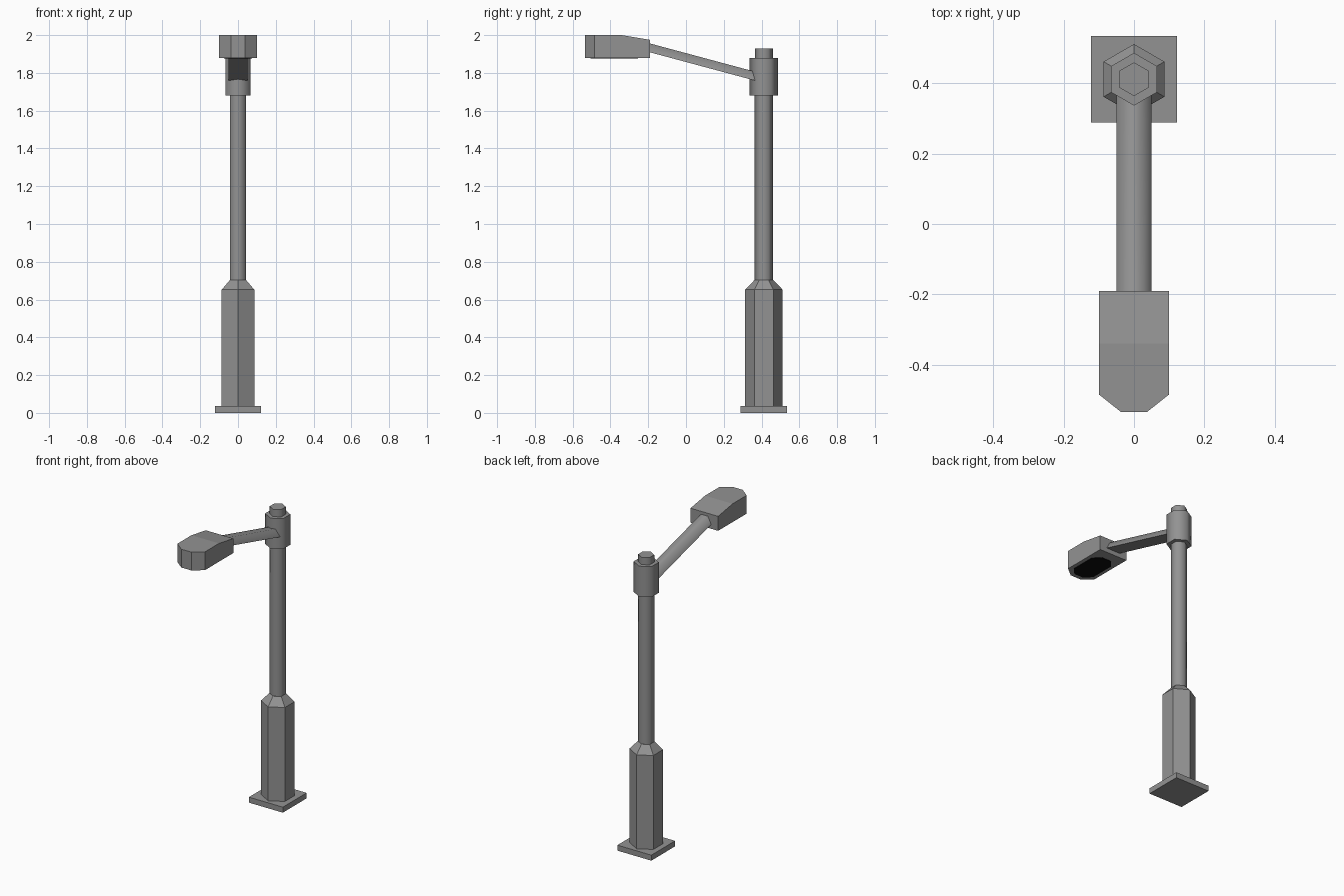
import bpy, bmesh, math
from mathutils import Vector

if "Cube" in bpy.data.objects:
    bpy.data.objects.remove(bpy.data.objects["Cube"])

POLE_Y = 0.412


def material(name, rgb):
    m = bpy.data.materials.new(name)
    m.diffuse_color = (*rgb, 1)
    m.use_nodes = True
    m.node_tree.nodes["Principled BSDF"].inputs["Base Color"].default_value = m.diffuse_color
    return m


grey = material("grey metal", (0.29, 0.29, 0.29))
black = material("black lens", (0.004, 0.004, 0.004))


def loft(name, rings, mat=grey, smooth=False):
    """Skin a list of equally sized closed rings and cap both ends."""
    bm = bmesh.new()
    vs = [[bm.verts.new(p) for p in ring] for ring in rings]
    n = len(vs[0])
    for a, b in zip(vs, vs[1:]):
        for i in range(n):
            j = (i + 1) % n
            bm.faces.new((a[i], a[j], b[j], b[i]))
    bm.faces.new(vs[0][::-1])
    bm.faces.new(vs[-1])
    bmesh.ops.recalc_face_normals(bm, faces=bm.faces)
    if smooth:
        for f in bm.faces:
            f.smooth = True
        for e in bm.edges:
            e.smooth = e.calc_face_angle() < math.radians(70)
    me = bpy.data.meshes.new(name)
    bm.to_mesh(me)
    bm.free()
    me.materials.append(mat)
    ob = bpy.data.objects.new(name, me)
    bpy.context.collection.objects.link(ob)
    return ob


def hexagon(r, z):
    # corners point along y
    return [(r * math.sin(i * math.pi / 3), POLE_Y + r * math.cos(i * math.pi / 3), z)
            for i in range(6)]


def rect(hx, hy, z):
    return [(sx * hx, POLE_Y + sy * hy, z) for sx, sy in ((-1, -1), (1, -1), (1, 1), (-1, 1))]


# Square foot plate
loft("base_plate", [rect(0.123, 0.123, 0), rect(0.123, 0.123, 0.036)])

# Hexagonal lower casing with sloped shoulder
loft("lower_casing", [hexagon(0.1, 0.036), hexagon(0.1, 0.652), hexagon(0.05, 0.703)])

# Pole, collar and cap
loft("pole", [hexagon(0.049, 0.69), hexagon(0.049, 1.70)], smooth=True)
loft("collar", [hexagon(0.075, 1.68), hexagon(0.075, 1.88)], smooth=True)
loft("cap", [hexagon(0.048, 1.87), hexagon(0.048, 1.928)], smooth=True)

# Sloping arm: half-hexagon section, flat underside
section = [(-0.05, 0), (0.05, 0), (0.025, 0.047), (-0.025, 0.047)]
loft("arm", [[(x, y, z0 + h) for x, h in section]
             for y, z0 in ((0.40, 1.75), (-0.21, 1.914))], smooth=True)

# Lamp head: outline with chamfered nose, top slopes down towards the arm
outline = [(0.1, -0.19), (0.1, -0.34), (0.1, -0.485), (0.037, -0.535),
           (-0.037, -0.535), (-0.1, -0.485), (-0.1, -0.34), (-0.1, -0.19)]
head = loft("lamp_head", [[(x, y, 1.88) for x, y in outline],
                          [(x, y, 1.975 if y > -0.2 else 2.0) for x, y in outline]])
# split the top cap along the bend so each part is flat
bm = bmesh.new()
bm.from_mesh(head.data)
bend = [v for v in bm.verts if v.co.z > 1.95 and abs(v.co.y + 0.34) < 0.001]
bmesh.ops.connect_verts(bm, verts=bend)
bm.to_mesh(head.data)
bm.free()

# Lens plate under the head, chamfered at both ends
half = [(0.075, -0.30), (0.075, -0.46), (0.035, -0.505)]
right = [(0.035, -0.255)] + half
lens = right + [(-x, y) for x, y in reversed(right)]
loft("lens", [[(x, y, z) for x, y in lens] for z in (1.877, 1.882)], mat=black)
